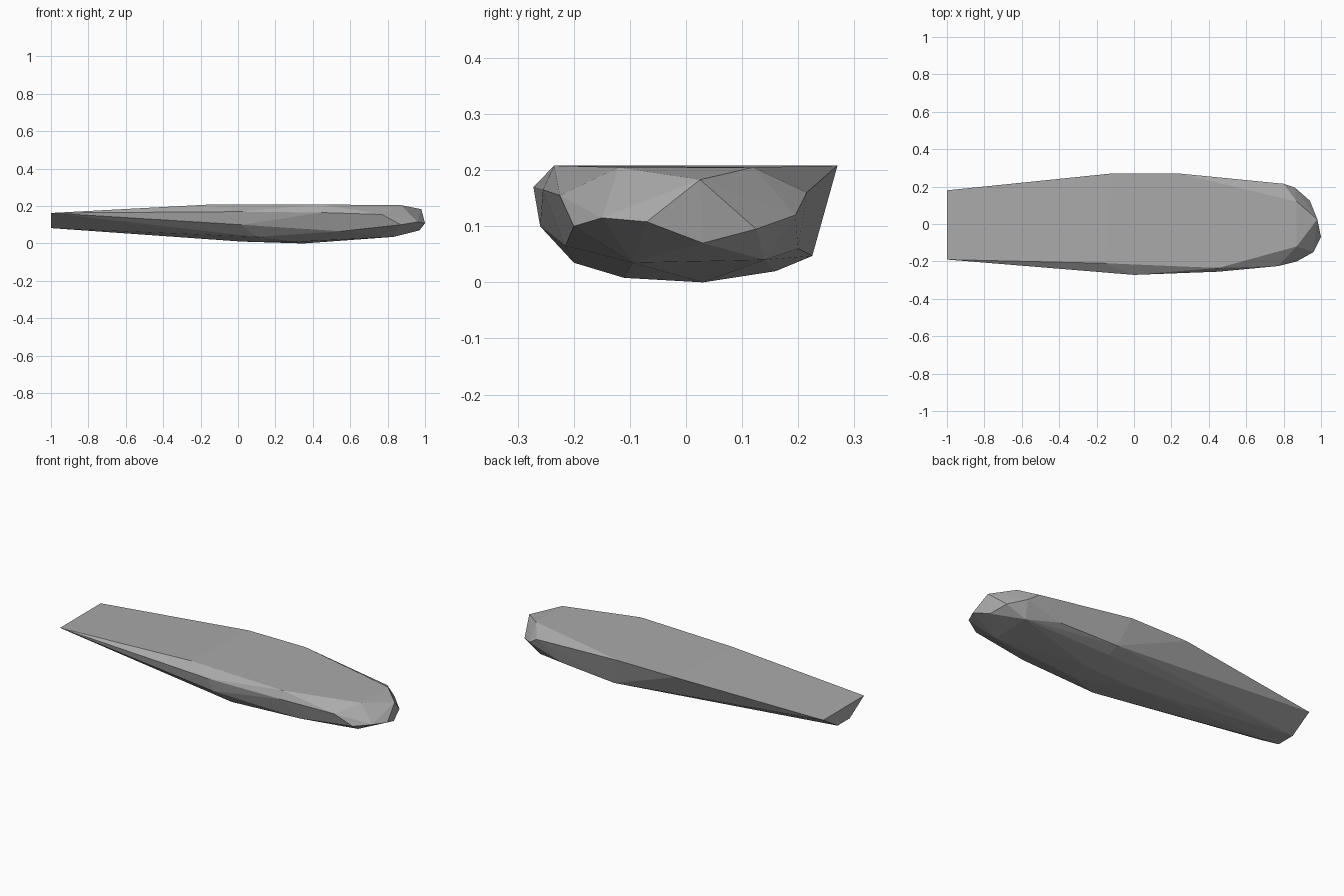
import bpy
import bmesh
import math

default_cube = bpy.data.objects.get("Cube")
if default_cube:
    bpy.data.objects.remove(default_cube, do_unlink=True)


def make_material(name, colour):
    material = bpy.data.materials.new(name)
    material.use_nodes = True
    material.diffuse_color = colour
    shader = material.node_tree.nodes["Principled BSDF"]
    shader.inputs["Base Color"].default_value = colour
    return material


def faceted_shell(name, outlines, material):
    """Wrap the outlines in one tight, flat-shaded convex shell."""
    bm = bmesh.new()
    for outline in outlines:
        for point in outline:
            bm.verts.new(point)
    hull = bmesh.ops.convex_hull(bm, input=bm.verts[:])
    spare = {g for g in hull["geom_interior"] + hull["geom_unused"]
             if isinstance(g, bmesh.types.BMVert) and g.is_valid}
    bmesh.ops.delete(bm, geom=list(spare), context="VERTS")

    # Merge triangles that lie in one plane into larger flat facets
    bmesh.ops.dissolve_limit(bm, angle_limit=math.radians(1),
                             verts=bm.verts[:], edges=bm.edges[:])
    bmesh.ops.recalc_face_normals(bm, faces=bm.faces[:])

    # Stand the shell on the ground
    lowest = min(v.co.z for v in bm.verts)
    bmesh.ops.translate(bm, verts=bm.verts[:], vec=(0, 0, -lowest))
    mesh = bpy.data.meshes.new(name)
    bm.to_mesh(mesh)
    bm.free()
    mesh.materials.append(material)
    shell = bpy.data.objects.new(name, mesh)
    bpy.context.collection.objects.link(shell)
    return shell


# Blunt tail plate, wide on top and narrow below
tail = [(-1, -.19, .163), (-1, .18, .163), (-1, .05, .082), (-1, -.06, .082)]

# Rim of the flat upper deck
deck = [(-.12, .27, .208), (.24, .27, .208), (.87, .12, .205),
        (.87, -.12, .205), (.45, -.235, .208), (-.15, -.21, .208)]

# Rounded front flank
front_flank = [(0, -.272, .17), (.02, -.26, .1), (.45, -.255, .165),
               (.55, -.215, .065), (.77, -.225, .155), (.1, -.2, .035)]

# Sharp back flank
back_flank = [(.8, .215, .16), (.3, .225, .047), (.65, .2, .06)]

# Shallow keel
keel = [(.35, .03, 0), (.3, -.11, .008), (.3, .16, .02),
        (.02, 0, .01), (.83, .14, .04), (.83, -.095, .035)]

# Faceted nose ring
nose = [(.98, .025, .183), (1, -.07, .108), (.96, -.15, .115),
        (.97, .03, .07), (.94, .125, .095), (.86, .195, .12),
        (.87, -.2, .1)]

grey = make_material("stone grey", (.4, .4, .4, 1))
faceted_shell("stone_blade", [tail, deck, front_flank, back_flank, keel, nose],
              grey)
